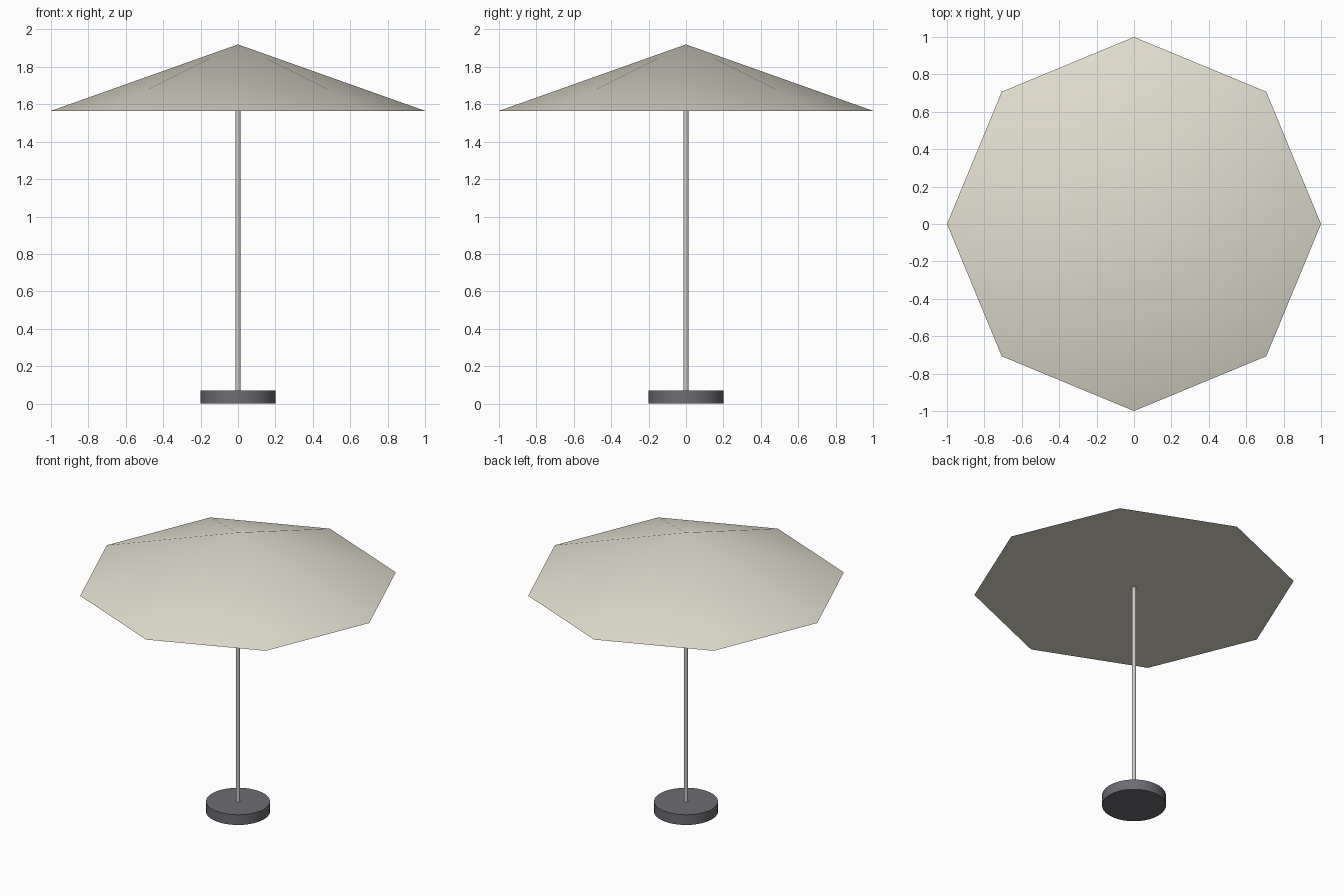
import bpy, math

if "Cube" in bpy.data.objects:
    bpy.data.objects.remove(bpy.data.objects["Cube"])


def material(name, color):
    mat = bpy.data.materials.new(name)
    mat.diffuse_color = (*color, 1)
    mat.use_nodes = True
    mat.node_tree.nodes["Principled BSDF"].inputs["Base Color"].default_value = mat.diffuse_color
    return mat


def cone(name, sides, r_bottom, r_top, z0, z1, mat):
    """Upright cone or cylinder between heights z0 and z1."""
    bpy.ops.mesh.primitive_cone_add(vertices=sides, radius1=r_bottom, radius2=r_top,
                                    depth=z1 - z0, location=(0, 0, (z0 + z1) / 2))
    obj = bpy.context.object
    obj.name = name
    obj.data.materials.append(mat)
    bpy.ops.object.shade_smooth_by_angle(angle=math.radians(30))
    return obj


fabric = material("cream_fabric", (0.76, 0.73, 0.63))
metal = material("pole_metal", (0.6, 0.59, 0.57))
stone = material("dark_stone", (0.15, 0.15, 0.17))

# Weighted round foot
cone("base", 32, 0.2, 0.2, 0, 0.07, stone)
# Thin pole, ending just inside the canopy
cone("pole", 16, 0.014, 0.014, 0.06, 1.57, metal)
# Eight-sided canopy with a flat underside
cone("canopy", 8, 1.0, 0, 1.565, 1.92, fabric)
